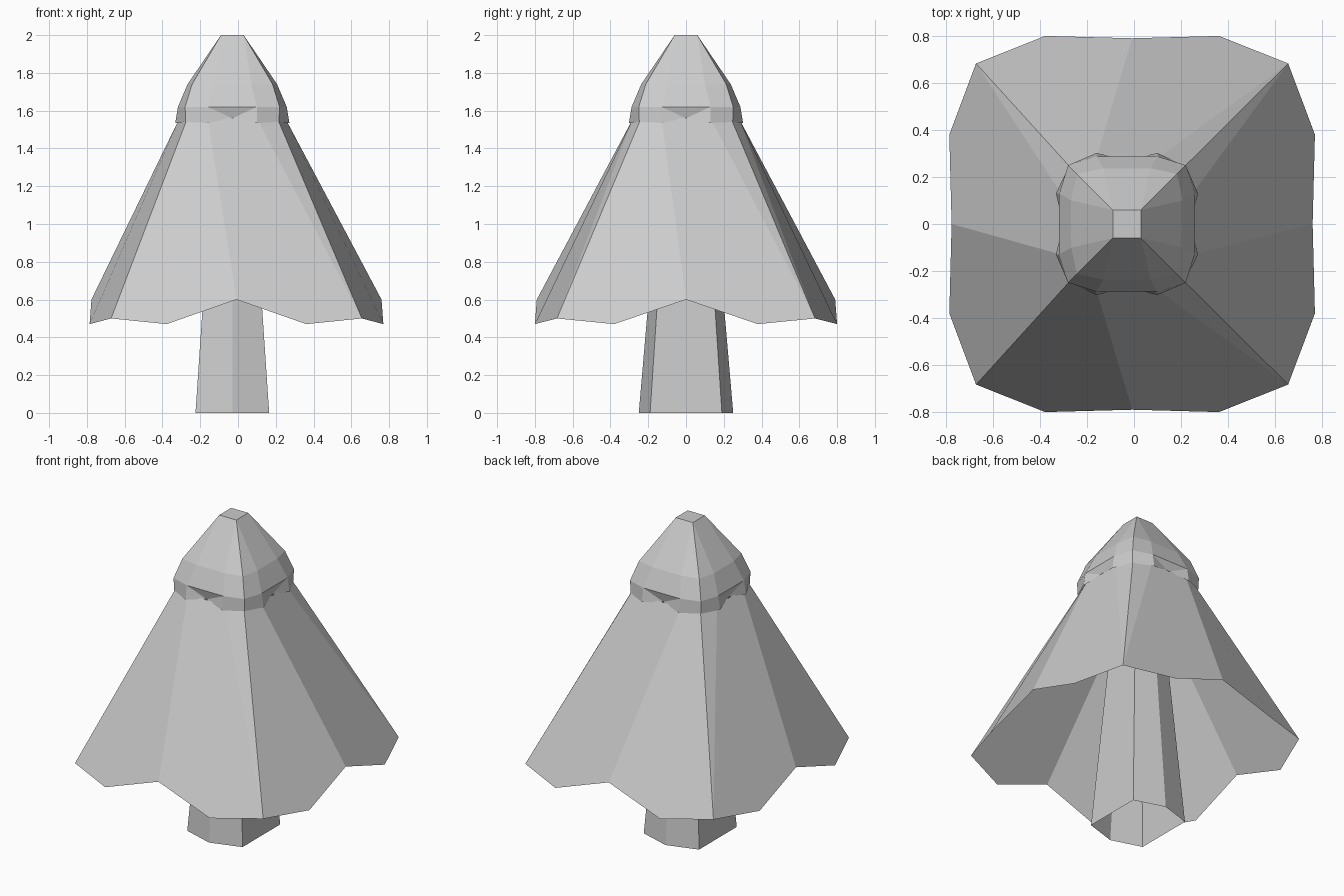
import bpy, bmesh, math

if "Cube" in bpy.data.objects:
    bpy.data.objects.remove(bpy.data.objects["Cube"])

grey = bpy.data.materials.new("plain grey")
grey.diffuse_color = (0.6, 0.6, 0.6, 1)
grey.use_nodes = True
grey.node_tree.nodes["Principled BSDF"].inputs["Base Color"].default_value = grey.diffuse_color


def ring(bm, cx, corner, sides, xs=1.0):
    """Rounded-square loop: corner (r, z), then (offset, depth, z) points along each side."""
    verts = []
    pts = [(-corner[0], -corner[0], corner[1])] + [(o, -d, z) for o, d, z in sides]
    for k in range(4):
        c, s = round(math.cos(k * math.pi / 2)), round(math.sin(k * math.pi / 2))
        for x, y, z in pts:
            verts.append(bm.verts.new((cx + (x * c - y * s) * xs, x * s + y * c, z)))
    return verts


def side(loop, k):
    """Points of side k, including both of its corners."""
    n = len(loop) // 4
    return [loop[(k * n + i) % len(loop)] for i in range(n + 1)]


def finish(bm, name):
    mesh = bpy.data.meshes.new(name)
    bm.to_mesh(mesh)
    bm.free()
    mesh.materials.append(grey)
    bpy.context.collection.objects.link(bpy.data.objects.new(name, mesh))


# Trunk: open, tapered six-sided tube
bm = bmesh.new()
outline = [(-.195, -.19), (0, -.25), (.195, -.19), (.195, .19), (0, .25), (-.195, .19)]
low, high = [[bm.verts.new((x * f - .03, y * f, z)) for x, y in outline]
             for z, f in ((0, 1), (1.45, .5))]
for i in range(6):
    j = (i + 1) % 6
    bm.faces.new((low[i], low[j], high[j], high[i]))
finish(bm, "trunk")

# Lower foliage: open skirt with a scalloped hem
bm = bmesh.new()
hem = ring(bm, -.008, (.683, .5), [(-.38, .8, .47), (0, .79, .6), (.38, .8, .47)], .972)
top = ring(bm, -.03, (.238, 1.56), [(-.13, .28, 1.56), (.13, .28, 1.56)])
for k in range(4):
    c0, a, m, b, c1 = side(hem, k)
    t0, p, q, t1 = side(top, k)
    if k < 2:
        faces = [(c0, a, m, p, t0), (m, b, c1, q, p), (c1, t1, q)]
    else:
        faces = [(m, b, c1, t1, q), (c0, a, m, q, p), (c0, p, t0)]
    for f in faces:
        bm.faces.new(f)
finish(bm, "lower_foliage")

# Upper foliage: cap with a small scalloped rim and a cut-off tip
bm = bmesh.new()
rim = ring(bm, -.03, (.247, 1.54), [(-.13, .302, 1.535), (0, .272, 1.56), (.13, .302, 1.535)])
belt = ring(bm, -.03, (.25, 1.62), [(-.13, .288, 1.62), (.13, .288, 1.62)])
shoulder = ring(bm, -.03, (.213, 1.74), [(-.1, .237, 1.74), (.1, .237, 1.74)])
tip = ring(bm, -.03, (.06, 2), [])
for k in range(4):
    c0, a, m, b, c1 = side(rim, k)
    t0, p, q, t1 = side(belt, k)
    s0, u, v, s1 = side(shoulder, k)
    e0, e1 = side(tip, k)
    for f in [(c0, a, p, t0), (a, m, p), (m, q, p), (m, b, q), (b, c1, t1, q),
              (t0, p, u, s0), (p, q, v, u), (q, t1, s1, v),
              (s0, u, e0), (u, v, e1, e0), (v, s1, e1)]:
        bm.faces.new(f)
bm.faces.new(tip)
finish(bm, "upper_foliage")
